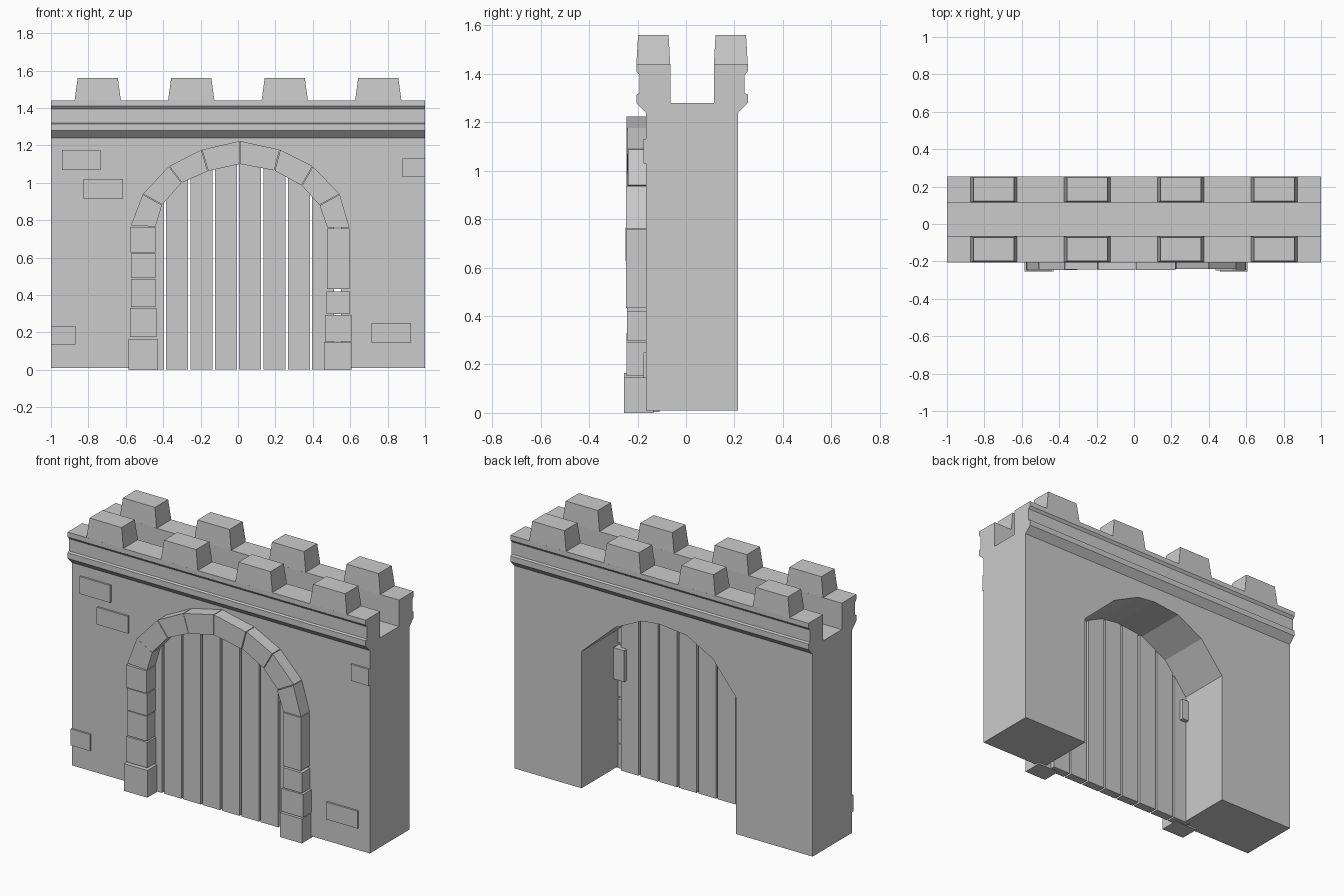
import bpy, bmesh, random
from mathutils import Vector

if "Cube" in bpy.data.objects:
    bpy.data.objects.remove(bpy.data.objects["Cube"])
random.seed(3)


def mesh_object(name, bm):
    bmesh.ops.recalc_face_normals(bm, faces=bm.faces)
    me = bpy.data.meshes.new(name)
    bm.to_mesh(me)
    bm.free()
    ob = bpy.data.objects.new(name, me)
    bpy.context.collection.objects.link(ob)
    return ob


def prism(name, pts, lo, hi, axis='Y'):
    """Extrude a 2D outline: XZ points along Y, or YZ points along X."""
    bm = bmesh.new()
    place = (lambda p, d: (p[0], d, p[1])) if axis == 'Y' else (lambda p, d: (d, p[0], p[1]))
    a = [bm.verts.new(place(p, lo)) for p in pts]
    b = [bm.verts.new(place(p, hi)) for p in pts]
    bm.faces.new(a)
    bm.faces.new(b)
    n = len(pts)
    for i in range(n):
        bm.faces.new((a[i], a[(i + 1) % n], b[(i + 1) % n], b[i]))
    return mesh_object(name, bm)


def block(name, x0, x1, y0, y1, z0, z1):
    return prism(name, [(x0, z0), (x1, z0), (x1, z1), (x0, z1)], y0, y1)


# Wall with cornice, parapets and a walkway channel
half = [(0.19, 0.01), (0.19, 1.24), (0.23, 1.28), (0.23, 1.315), (0.217, 1.32),
        (0.217, 1.395), (0.23, 1.41), (0.23, 1.44), (0.09, 1.44), (0.09, 1.28)]
MID = 0.025
profile = [(MID + y, z) for y, z in half] + [(MID - y, z) for y, z in reversed(half)]
wall = prism("gate_wall", profile, -1, 1, 'X')

# Arched opening cut through the wall
arch = [(-0.485, 0.84), (-0.33, 1.03), (-0.155, 1.125), (0.03, 1.145),
        (0.15, 1.13), (0.325, 1.045), (0.55, 0.84)]
cutter = prism("opening_cutter", [(-0.485, -0.3)] + arch + [(0.55, -0.3)], -0.6, 0.6)
cutter.hide_render = True
mod = wall.modifiers.new("opening", 'BOOLEAN')
mod.operation = 'DIFFERENCE'
mod.solver = 'EXACT'
mod.object = cutter
bpy.context.view_layer.objects.active = wall
bpy.ops.object.modifier_apply(modifier=mod.name)
bpy.data.objects.remove(cutter)

# Tapered merlons on both parapets
for yc in (MID - 0.16, MID + 0.16):
    for xc in (-0.75, -0.25, 0.25, 0.75):
        bm = bmesh.new()
        bmesh.ops.create_cube(bm, size=1)
        for v in bm.verts:
            top = v.co.z > 0
            v.co = Vector((xc + v.co.x * (0.215 if top else 0.248),
                           yc + v.co.y * (0.126 if top else 0.14),
                           1.56 if top else 1.438))
        mesh_object("merlon", bm)


# Door planks, tops following the arch
def arch_z(x):
    for (xa, za), (xb, zb) in zip(arch, arch[1:]):
        if xa <= x <= xb:
            return za + (zb - za) * (x - xa) / (xb - xa)
    return 0.84


for i in range(8):
    xa, xb = -0.52 + i * 0.13 + 0.006, -0.52 + (i + 1) * 0.13 - 0.006
    bends = [x for x, _ in arch if xa < x < xb]
    tops = [(x, arch_z(x)) for x in [xb] + bends[::-1] + [xa]]
    prism("door_plank", [(xa, 0.003), (xb, 0.003)] + tops, -0.163, -0.11)

# Jamb stones: x range, z range, front y
left = [(-0.585, -0.43, 0.0, 0.165, -0.255), (-0.578, -0.437, 0.175, 0.33, -0.246),
        (-0.572, -0.442, 0.335, 0.485, -0.243), (-0.572, -0.44, 0.49, 0.623, -0.246),
        (-0.576, -0.44, 0.628, 0.765, -0.25)]
right = [(0.46, 0.607, 0.0, 0.148, -0.255), (0.465, 0.608, 0.153, 0.293, -0.246),
         (0.472, 0.6, 0.298, 0.42, -0.243), (0.477, 0.595, 0.433, 0.757, -0.248)]
for x0, x1, z0, z1, y in left + right:
    block("jamb_stone", x0, x1, y, -0.135, z0, z1)

# Arch stones between an outer and an inner polyline
outer = [(-0.575, 0.77), (-0.51, 0.94), (-0.37, 1.09), (-0.195, 1.178), (0.01, 1.225),
         (0.225, 1.178), (0.40, 1.09), (0.545, 0.94), (0.597, 0.76)]
inner = [(-0.44, 0.765), (-0.405, 0.882), (-0.30, 1.0), (-0.16, 1.062), (0.01, 1.1),
         (0.195, 1.065), (0.34, 0.985), (0.435, 0.88), (0.477, 0.76)]
for i in range(8):
    quad = [Vector(p) for p in (outer[i], outer[i + 1], inner[i + 1], inner[i])]
    mid = sum(quad, Vector((0, 0))) / 4
    prism("arch_stone", [mid + (p - mid) * 0.98 for p in quad],
          -0.243 - random.uniform(-0.003, 0.006), -0.135)

# Small hinge blocks behind the door
block("rear_block", -0.495, -0.44, -0.14, -0.085, 0.67, 0.8)
block("rear_block", 0.475, 0.545, -0.14, -0.085, 0.56, 0.75)

# Slightly raised wall bricks
for x0, x1, z0, z1 in [(-0.94, -0.735, 1.07, 1.175), (-0.825, -0.615, 0.915, 1.02),
                       (-1.0, -0.87, 0.135, 0.235), (0.715, 0.925, 0.145, 0.25),
                       (0.88, 1.0, 1.03, 1.13)]:
    block("wall_brick", x0, x1, -0.176, -0.15, z0, z1)
